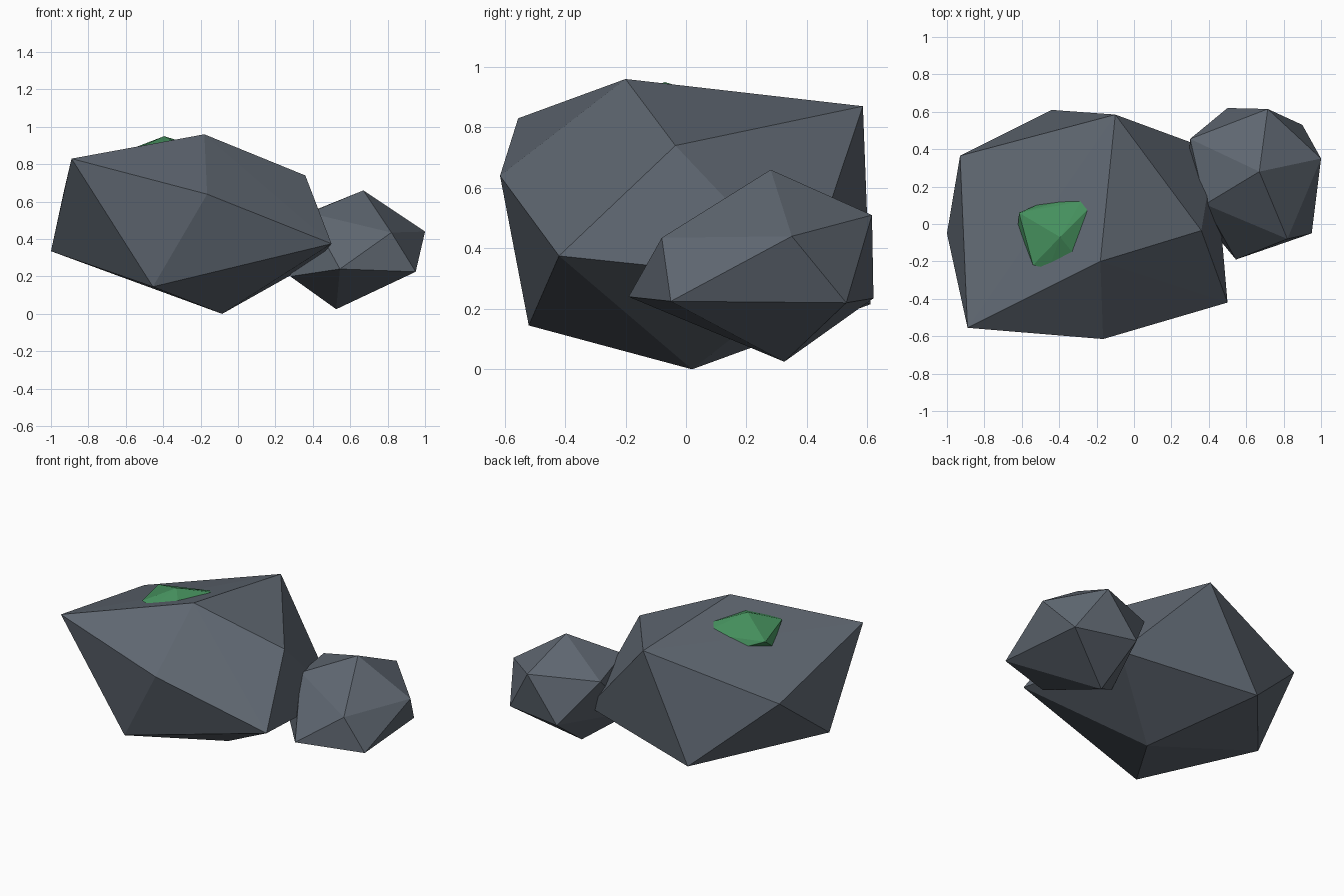
import bpy, bmesh

if "Cube" in bpy.data.objects:
    bpy.data.objects.remove(bpy.data.objects["Cube"])


def material(name, rgb):
    m = bpy.data.materials.new(name)
    m.diffuse_color = (*rgb, 1)
    m.use_nodes = True
    m.node_tree.nodes["Principled BSDF"].inputs["Base Color"].default_value = m.diffuse_color
    return m


def rock(name, points, mat):
    """Faceted stone: convex hull around a few corner points."""
    bm = bmesh.new()
    for p in points:
        bm.verts.new(p)
    bmesh.ops.convex_hull(bm, input=bm.verts[:])
    loose = [v for v in bm.verts if not v.link_faces]
    bmesh.ops.delete(bm, geom=loose, context='VERTS')
    bmesh.ops.recalc_face_normals(bm, faces=bm.faces[:])
    me = bpy.data.meshes.new(name)
    bm.to_mesh(me)
    bm.free()
    me.materials.append(mat)
    ob = bpy.data.objects.new(name, me)
    bpy.context.collection.objects.link(ob)
    return ob


stone = material("slate_grey", (0.112, 0.133, 0.162))
moss = material("moss_green", (0.06, 0.28, 0.11))

# Large boulder
rock("large_boulder", [
    (-.89, -.555, .83), (-1, -.05, .335), (-.93, .365, .66), (-.44, .61, .215),
    (-.10, .585, .87), (-.18, -.20, .96), (.36, -.035, .74), (.50, -.42, .375),
    (-.165, -.615, .64), (-.455, -.52, .145), (-.085, .02, 0), (.43, .39, .29),
], stone)

# Small boulder leaning into its side
rock("small_boulder", [
    (.67, .28, .66), (1, .35, .44), (.95, -.05, .225), (.90, .53, .22),
    (.715, .615, .51), (.50, .62, .235), (.30, .455, .51), (.82, -.08, .435),
    (.545, -.19, .24), (.38, .105, .54), (.525, .325, .025), (.28, .13, .20),
], stone)

# Moss clump sunk into the top face
rock("moss_clump", [
    (-.395, -.07, .95), (-.615, .06, .865), (-.54, -.22, .885), (-.455, -.24, .88),
    (-.305, -.18, .90), (-.25, .075, .905), (-.285, .12, .89), (-.50, .11, .82),
    (-.62, -.01, .81), (-.35, .13, .86), (-.43, -.04, .79),
], moss)
